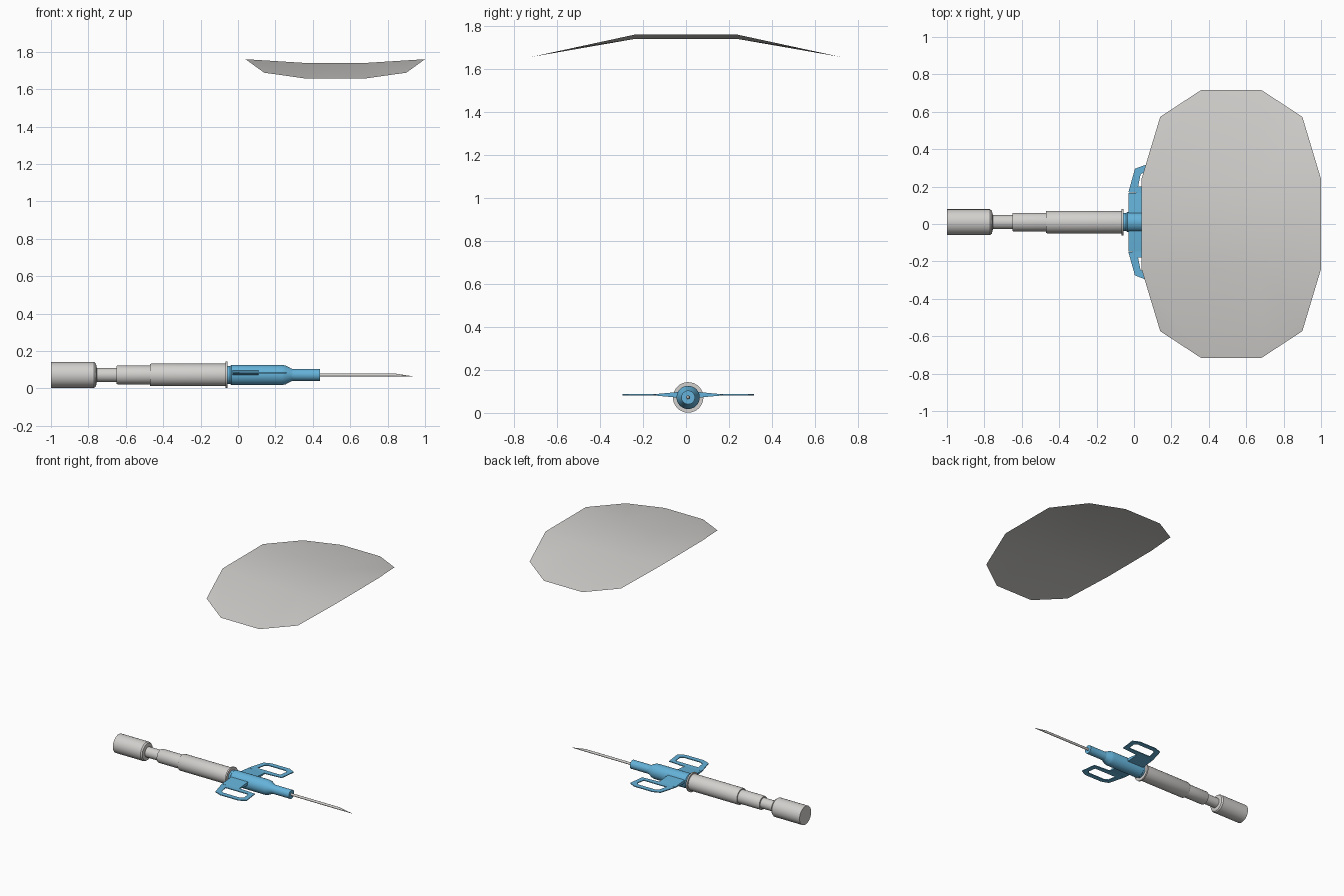
import bpy, bmesh, math

if "Cube" in bpy.data.objects:
    bpy.data.objects.remove(bpy.data.objects["Cube"])

CY, CZ = 0.01, 0.072   # axis of the device
SEG = 32


def material(name, rgb):
    m = bpy.data.materials.new(name)
    m.diffuse_color = (*rgb, 1)
    m.use_nodes = True
    m.node_tree.nodes["Principled BSDF"].inputs["Base Color"].default_value = m.diffuse_color
    return m


grey = material("light_grey", (0.64, 0.63, 0.61))
blue = material("blue", (0.13, 0.45, 0.70))


def finish(bm, name, mat, angle=30):
    bmesh.ops.recalc_face_normals(bm, faces=bm.faces)
    me = bpy.data.meshes.new(name)
    bm.to_mesh(me)
    bm.free()
    ob = bpy.data.objects.new(name, me)
    me.materials.append(mat)
    bpy.context.collection.objects.link(ob)
    bpy.ops.object.select_all(action='DESELECT')
    ob.select_set(True)
    bpy.context.view_layer.objects.active = ob
    bpy.ops.object.shade_smooth_by_angle(angle=math.radians(angle))
    return ob


def turned(name, profile, mat, seg=SEG):
    """Solid of revolution along x from (x, radius) points, capped at both ends."""
    bm = bmesh.new()
    rings = []
    for x, r in profile:
        rings.append([bm.verts.new((x, CY + r * math.cos(2 * math.pi * i / seg),
                                    CZ + r * math.sin(2 * math.pi * i / seg)))
                      for i in range(seg)])
    for a, b in zip(rings, rings[1:]):
        for i in range(seg):
            j = (i + 1) % seg
            bm.faces.new((a[i], a[j], b[j], b[i]))
    bm.faces.new(rings[0])
    bm.faces.new(rings[-1])
    return finish(bm, name, mat)


# Grey rear parts
turned("end_cap", [(-1.0, 0.069), (-0.77, 0.069), (-0.76, 0.062), (-0.755, 0.04)], grey)
turned("plunger_neck", [(-0.76, 0.038), (-0.645, 0.038)], grey)
turned("rear_barrel", [(-0.65, 0.048), (-0.645, 0.050), (-0.465, 0.050)], grey)
turned("main_barrel", [(-0.47, 0.058), (-0.465, 0.060), (-0.065, 0.060)], grey)
turned("barrel_flange", [(-0.067, 0.071), (-0.056, 0.071)], grey)

# Blue hub with tapered nose
turned("hub", [(-0.058, 0.048), (-0.042, 0.048), (-0.036, 0.054), (0.235, 0.054),
               (0.255, 0.050), (0.285, 0.034), (0.295, 0.032), (0.438, 0.032)], blue)

# Needle: the bevelled tip is sheared down to the lower side
needle = turned("needle", [(0.43, 0.009), (0.83, 0.009), (0.94, 0.009)], grey, 16)
for v in needle.data.vertices:
    if v.co.x > 0.93:
        v.co.z = CZ - 0.009 + (v.co.z - CZ + 0.009) * 0.05
        v.co.y = CY + (v.co.y - CY) * 0.2

# Wings: a flat loop with a slot, joined to the hub by a tapering web
OUTER = [(-0.03, 0.16), (0.005, 0.285), (0.06, 0.306), (0.21, 0.306),
         (0.26, 0.28), (0.245, 0.16), (0.11, 0.15)]
INNER = [(0.022, 0.19), (0.035, 0.255), (0.06, 0.27), (0.20, 0.27),
         (0.222, 0.255), (0.212, 0.19), (0.11, 0.19)]
WZ = CZ + 0.012
for side, label in ((1, "back"), (-1, "front")):
    bm = bmesh.new()
    loops = {(k, t): [bm.verts.new((x, CY + side * y, WZ + t * 0.003)) for x, y in pts]
             for k, pts in (("o", OUTER), ("i", INNER)) for t in (1, -1)}
    n = len(OUTER)
    for i in range(n):
        j = (i + 1) % n
        for a, b in ((("o", 1), ("i", 1)), (("o", -1), ("i", -1)),
                     (("o", 1), ("o", -1)), (("i", 1), ("i", -1))):
            a, b = loops[a], loops[b]
            bm.faces.new((a[i], a[j], b[j], b[i]))
    finish(bm, label + "_wing_loop", blue)

    bm = bmesh.new()
    sections = [[bm.verts.new((x, CY + side * y, WZ + z)) for x, z in
                 ((-0.03, h), (0.11, h), (0.11, -h), (-0.03, -h))]
                for y, h in ((0.02, 0.014), (0.06, 0.012), (0.157, 0.003))]
    for a, b in zip(sections, sections[1:]):
        for i in range(4):
            j = (i + 1) % 4
            bm.faces.new((a[i], a[j], b[j], b[i]))
    bm.faces.new(sections[0])
    bm.faces.new(sections[-1])
    finish(bm, label + "_wing_web", blue)

# Floating dressing sheet: a centre strip with two drooping side flaps
bm = bmesh.new()
mid = {s: [bm.verts.new((x, s * 0.24, z)) for x, z in
           ((0.04, 1.76), (0.36, 1.74), (0.68, 1.74), (1.0, 1.76))] for s in (1, -1)}
for i in range(3):
    bm.faces.new((mid[-1][i], mid[-1][i + 1], mid[1][i + 1], mid[1][i]))
for s in (1, -1):
    edge = [bm.verts.new((x, s * y, z)) for x, y, z in
            ((0.14, 0.573, 1.688), (0.36, 0.717, 1.657),
             (0.68, 0.717, 1.657), (0.90, 0.573, 1.688))]
    m = mid[s]
    bm.faces.new((m[0], m[1], edge[1], edge[0]))
    bm.faces.new((m[1], m[2], edge[2], edge[1]))
    bm.faces.new((m[2], m[3], edge[3], edge[2]))
bmesh.ops.recalc_face_normals(bm, faces=bm.faces)
if sum(f.normal.z for f in bm.faces) < 0:
    bmesh.ops.reverse_faces(bm, faces=bm.faces)
me = bpy.data.meshes.new("dressing_sheet")
bm.to_mesh(me)
bm.free()
me.materials.append(grey)
me.polygons.foreach_set("use_smooth", [True] * len(me.polygons))
bpy.context.collection.objects.link(bpy.data.objects.new("dressing_sheet", me))
